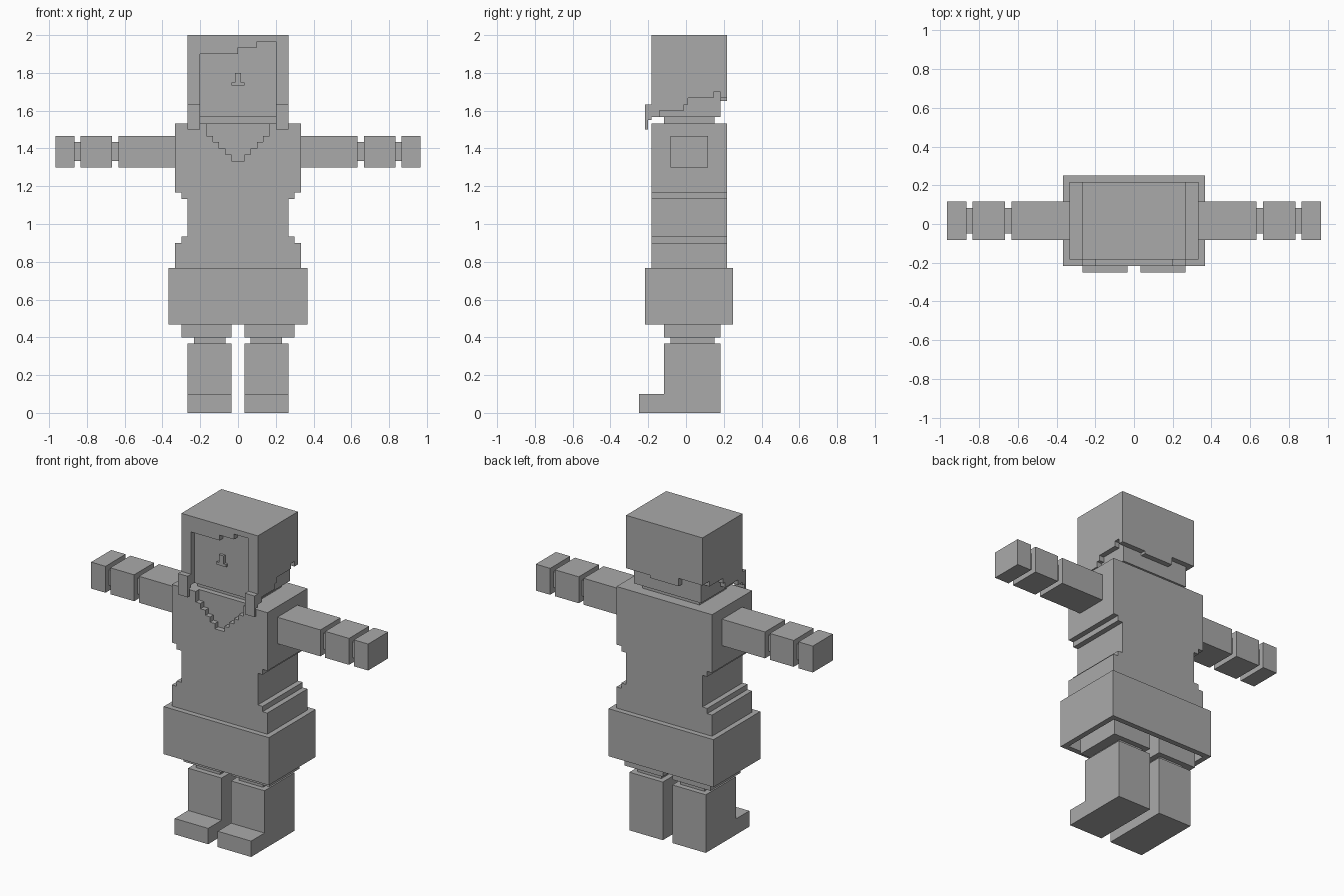
import bpy
import bmesh
from mathutils import Vector

if "Cube" in bpy.data.objects:
    bpy.data.objects.remove(bpy.data.objects["Cube"])

U = 1 / 30          # one block of the grid
Y_SHIFT = 0.5       # depth is offset by half a block

grey = bpy.data.materials.new("plain_grey")
grey.use_nodes = True
COLOUR = (0.4, 0.4, 0.4, 1)
grey.diffuse_color = COLOUR
grey.node_tree.nodes["Principled BSDF"].inputs["Base Color"].default_value = COLOUR


def prism(name, points, axis, start, end):
    """Extrude a flat profile, given in blocks, along x or y."""
    def place(p, depth):
        x, y = (depth, p[0]) if axis == "x" else (p[0], depth)
        return Vector((x, y + Y_SHIFT, p[1])) * U
    bm = bmesh.new()
    face = bm.faces.new([bm.verts.new(place(p, start)) for p in points])
    made = bmesh.ops.extrude_face_region(bm, geom=[face])["geom"]
    verts = [v for v in made if isinstance(v, bmesh.types.BMVert)]
    offset = place((0, 0), end) - place((0, 0), start)
    bmesh.ops.translate(bm, verts=verts, vec=offset)
    bmesh.ops.recalc_face_normals(bm, faces=bm.faces)
    mesh = bpy.data.meshes.new(name)
    bm.to_mesh(mesh)
    bm.free()
    mesh.materials.append(grey)
    obj = bpy.data.objects.new(name, mesh)
    bpy.context.scene.collection.objects.link(obj)
    return obj


def box(name, x, y, z):
    x = sorted(x)
    corners = [(x[0], z[0]), (x[1], z[0]), (x[1], z[1]), (x[0], z[1])]
    return prism(name, corners, "y", *y)


def mirrored(points):
    """Close a half profile with its reflection in x."""
    return points + [(-x, z) for x, z in reversed(points)]


# Torso with a stepped waist
waist = [(10, 23), (10, 27), (9, 27), (9, 28), (8, 28),
         (8, 34), (9, 34), (9, 35), (10, 35), (10, 46)]
prism("torso", mirrored(waist), "y", -5, 6)

# Front of the shirt with a stepped V neckline
neckline = [(5, 46), (5, 44)]
for width in range(4, 0, -1):
    neckline += [(width, 40 + width), (width, 39 + width)]
prism("shirt_front", mirrored(waist + neckline), "y", -6, -5)

# Hollow skirt
for side, label in ((1, "left"), (-1, "right")):
    box("skirt_" + label, (10 * side, 11 * side), (-7, 7), (14, 23))
box("skirt_front", (-10, 10), (-7, -6), (14, 23))
box("skirt_back", (-10, 10), (6, 7), (14, 23))

# Neck, head and nose
box("neck", (-6, 6), (-4, 4), (46, 47))
box("head", (-7, 7), (-5, 5), (47, 59))
box("nose_bridge", (-0.5, 0.5), (-5.5, -5), (52.5, 54))
box("nose_base", (-1, 1), (-5.5, -5), (52, 52.5))

# Hair: top, fringe and back
box("hair_top", (-8, 8), (-6, 6), (59, 60))
fringe = [(-6, 57), (0, 57), (0, 58), (3, 58), (3, 59), (6, 59), (6, 60), (-6, 60)]
prism("hair_fringe", fringe, "y", -6, -5)
back = [(-8, 51), (-3, 51), (-3, 49.5), (3, 49.5), (3, 50), (8, 50), (8, 60), (-8, 60)]
prism("hair_back", back, "y", 5, 6)

# Hair: stepped sides and front locks
side_hair = [(-6, 47), (-4.7, 47), (-4.7, 48), (-0.8, 48), (-0.8, 49),
             (-0.2, 49), (-0.2, 50), (3.9, 50), (3.9, 51), (6, 51), (6, 60), (-6, 60)]
lock = [(-7, 45), (-6.5, 45), (-6.5, 46.5), (-6, 46.5), (-6, 49), (-7, 49)]

for side, label in ((1, "left"), (-1, "right")):
    def x(a, b):
        return a * side, b * side

    prism("hair_side_" + label, side_hair, "x", *x(7, 8))
    prism("hair_lock_" + label, lock, "x", *x(6, 8))
    box("hair_front_" + label, x(6, 8), (-6, -5), (47, 60))

    # Arm: three blocks joined by thinner links
    for part, a, b in (("upper_arm", 10, 19), ("forearm", 20, 25), ("hand", 26, 29)):
        box(part + "_" + label, x(a, b), (-3, 3), (39, 44))
    for part, a in (("elbow", 19), ("wrist", 25)):
        box(part + "_" + label, x(a, a + 1), (-2, 2), (40, 43))

    # Leg: thigh, thin knee and an L-shaped boot
    box("thigh_" + label, x(1, 9), (-4, 5), (12, 23))
    box("knee_" + label, x(2, 7), (-3, 4), (11, 12))
    boot = [(-8, 0), (5, 0), (5, 11), (-4, 11), (-4, 3), (-8, 3)]
    prism("boot_" + label, boot, "x", *x(1, 8))
